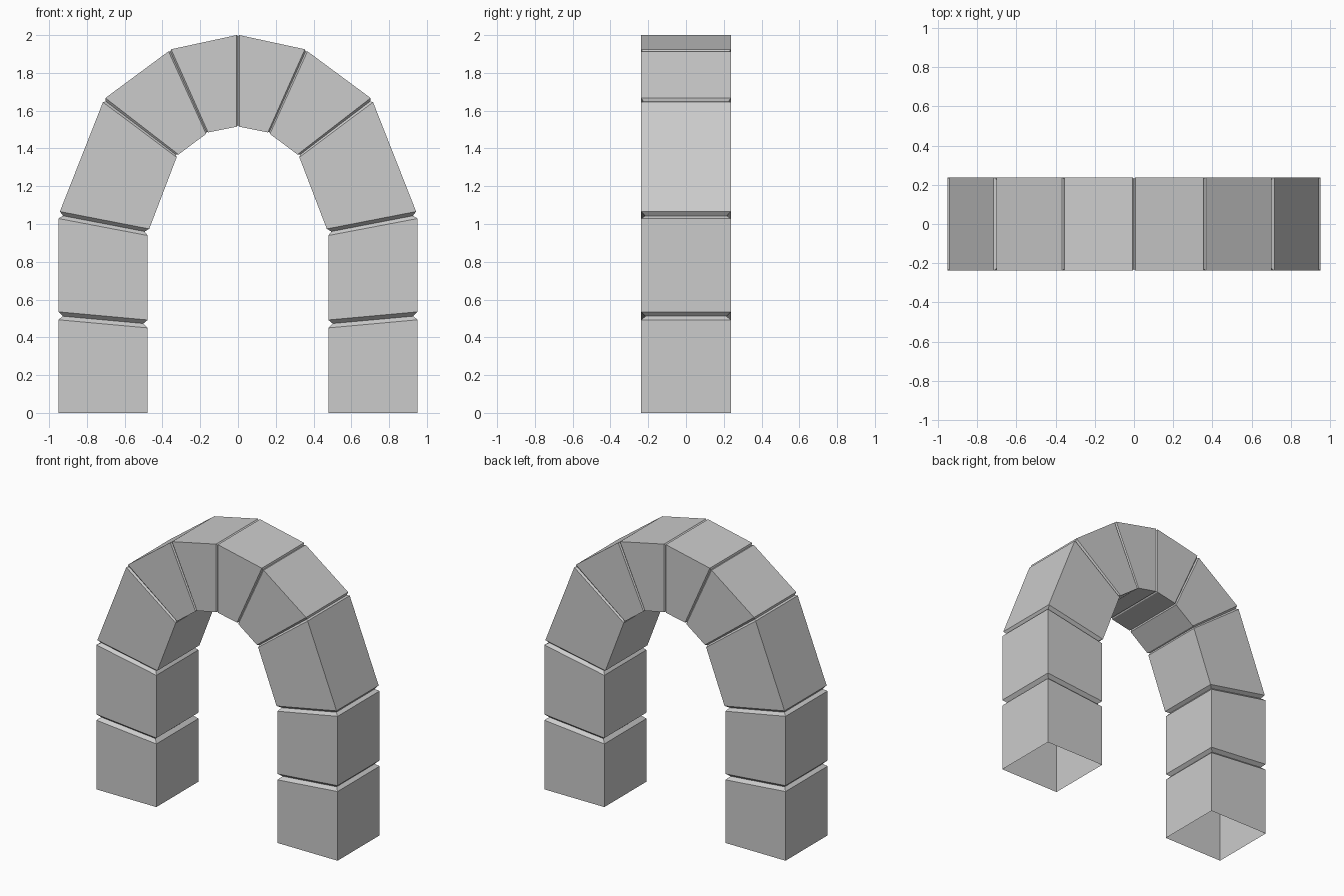
import bpy
import bmesh
from mathutils import Vector

if "Cube" in bpy.data.objects:
    bpy.data.objects.remove(bpy.data.objects["Cube"])

HALF_DEPTH = 0.237

# Joints up the right half: (outer, inner) lip of the lower block,
# (outer, inner) lip of the upper block, groove depth; points are (x, z)
joints = [
    ((0.951, 0.493), (0.478, 0.450), (0.951, 0.535), (0.478, 0.492), 0.023),
    ((0.951, 1.029), (0.478, 0.939), (0.943, 1.066), (0.470, 0.974), 0.021),
    ((0.715, 1.645), (0.325, 1.353), (0.702, 1.667), (0.315, 1.368), 0.011),
    ((0.368, 1.914), (0.169, 1.477), (0.354, 1.925), (0.158, 1.485), 0.008),
    ((0.007, 2.000), (0.007, 1.515), (-0.007, 2.000), (-0.007, 1.515), 0.007),
]


def groove(lower_out, lower_in, upper_out, upper_in, depth):
    """Section at the bottom of the V groove, halfway between both lips."""
    out = (Vector(lower_out) + Vector(upper_out)) / 2
    inn = (Vector(lower_in) + Vector(upper_in)) / 2
    step = (inn - out).normalized() * depth
    return out + step, inn - step, HALF_DEPTH - depth


# Rectangular sections from the open foot to the crown
sections = [((0.951, 0), (0.478, 0), HALF_DEPTH)]
for lo, li, uo, ui, depth in joints:
    sections += [(lo, li, HALF_DEPTH), groove(lo, li, uo, ui, depth), (uo, ui, HALF_DEPTH)]
sections.pop()  # the mirror supplies the far side of the crown joint

# Skin the sections into a hollow half arch
bm = bmesh.new()
rings = []
for (ox, oz), (ix, iz), h in sections:
    corners = [(ox, -h, oz), (ox, h, oz), (ix, h, iz), (ix, -h, iz)]
    rings.append([bm.verts.new(c) for c in corners])
for a, b in zip(rings, rings[1:]):
    for i in range(4):
        j = (i + 1) % 4
        bm.faces.new((a[i], a[j], b[j], b[i]))

mesh = bpy.data.meshes.new("block_arch")
bm.to_mesh(mesh)
bm.free()
arch = bpy.data.objects.new("block_arch", mesh)
bpy.context.collection.objects.link(arch)

# Other half of the arch
mirror = arch.modifiers.new("mirror", 'MIRROR')
mirror.use_axis[0] = True
mirror.use_clip = True
mirror.merge_threshold = 0.0005
